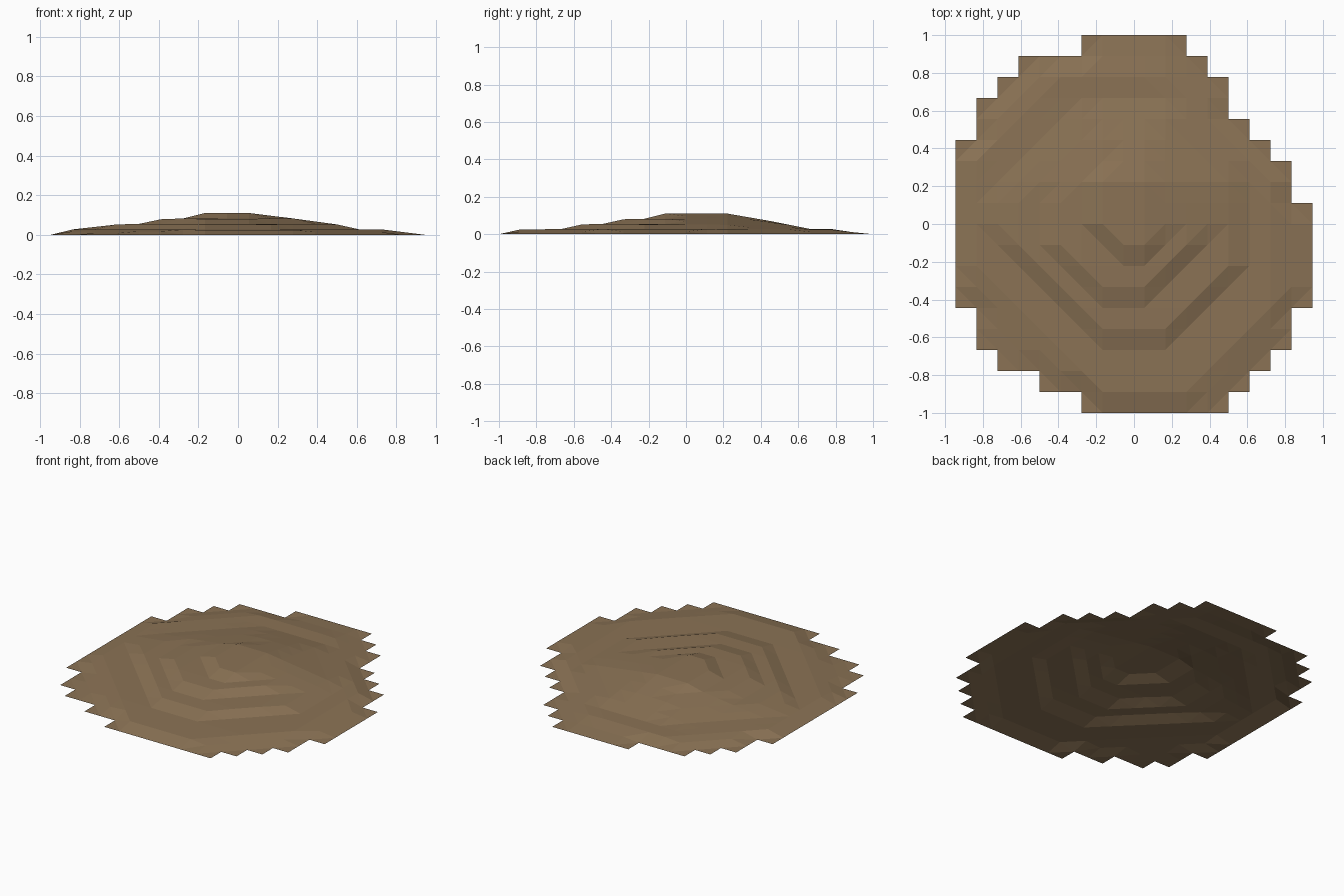
import bpy
import bmesh

if "Cube" in bpy.data.objects:
    bpy.data.objects.remove(bpy.data.objects["Cube"], do_unlink=True)

CELL = 2 / 18
STEP = 0.0275          # height of one terrace

# Outline of the mound: first and one-past-last cell of each grid row, front to back
ROWS = ([(6, 13), (4, 14), (2, 15)] + [(1, 16)] * 2 + [(0, 17)] * 5
        + [(0, 16)] * 2 + [(0, 15), (1, 14), (1, 13), (2, 13), (3, 12), (6, 11)])

# Slope per compass direction: (distance in cells, terrace level)
SLOPES = {
    (1, 0): [(0.5, 4), (2.5, 3), (4.5, 1.9), (5.5, 1), (6.5, 1), (8.5, 0)],
    (-1, 0): [(1.5, 4), (2.5, 3), (3.5, 2.85), (4.5, 2), (5.5, 1.9), (7.5, 1), (8.5, 0)],
    (0, 1): [(2, 4), (4, 2.6), (6, 1), (7, 1), (8, 0.4), (9, 0)],
    (0, -1): [(1, 4), (2, 3), (3, 2.9), (4, 2), (5, 1.9), (6, 1), (8, 0.9), (9, 0)],
    (-1, -1): [(1.5, 4), (2.5, 3), (4.5, 3), (5.5, 2), (6.5, 2), (7.5, 1), (9.5, 1), (11.5, 0.3)],
    (1, -1): [(1.5, 4), (2.5, 3), (3.5, 3), (4.5, 2), (6.5, 2), (7.5, 1), (10.5, 1), (12.5, 0)],
    (1, 1): [(2.5, 4), (4.5, 2.9), (6.5, 1.8), (8.5, 0.9), (10.5, 0)],
    (-1, 1): [(3.5, 4), (4.5, 3), (6.5, 2.1), (8.5, 1.1), (10.5, 1), (13.5, 0)],
}


def level(points, d):
    """Piecewise linear slope, flat beyond both ends."""
    if d <= points[0][0]:
        return points[0][1]
    for (a, p), (b, q) in zip(points, points[1:]):
        if d <= b:
            return p + (q - p) * (d - a) / (b - a)
    return points[-1][1]


def filled(i, j):
    return 0 <= j < len(ROWS) and ROWS[j][0] <= i < ROWS[j][1]


def height(i, j):
    # The rim lies on the ground; inside, the lowest slope wins
    if not all(filled(i - a, j - b) for a in (0, 1) for b in (0, 1)):
        return 0.0
    x, y = i - 8.5, j - 9
    h = min(level(pts, x * dx + y * dy) for (dx, dy), pts in SLOPES.items())
    return STEP * max(h, 0.15)


# Terraced ground surface, one open sheet of grid cells
bm = bmesh.new()
grid = {}


def corner(i, j):
    if (i, j) not in grid:
        grid[i, j] = bm.verts.new(((i - 8.5) * CELL, (j - 9) * CELL, height(i, j)))
    return grid[i, j]


for j, (start, end) in enumerate(ROWS):
    for i in range(start, end):
        a, b = corner(i, j), corner(i + 1, j)
        c, d = corner(i + 1, j + 1), corner(i, j + 1)
        # Split each cell along its more level diagonal
        if abs(a.co.z - c.co.z) < abs(b.co.z - d.co.z):
            bm.faces.new((a, b, c))
            bm.faces.new((a, c, d))
        else:
            bm.faces.new((a, b, d))
            bm.faces.new((b, c, d))

mesh = bpy.data.meshes.new("dirt_mound")
bm.to_mesh(mesh)
bm.free()
mound = bpy.data.objects.new("dirt_mound", mesh)
bpy.context.collection.objects.link(mound)

# Earth colour
earth = bpy.data.materials.new("earth_brown")
earth.use_nodes = True
colour = (0.258, 0.171, 0.091, 1)
earth.diffuse_color = colour
bsdf = next(n for n in earth.node_tree.nodes if n.type == "BSDF_PRINCIPLED")
bsdf.inputs["Base Color"].default_value = colour
mesh.materials.append(earth)
